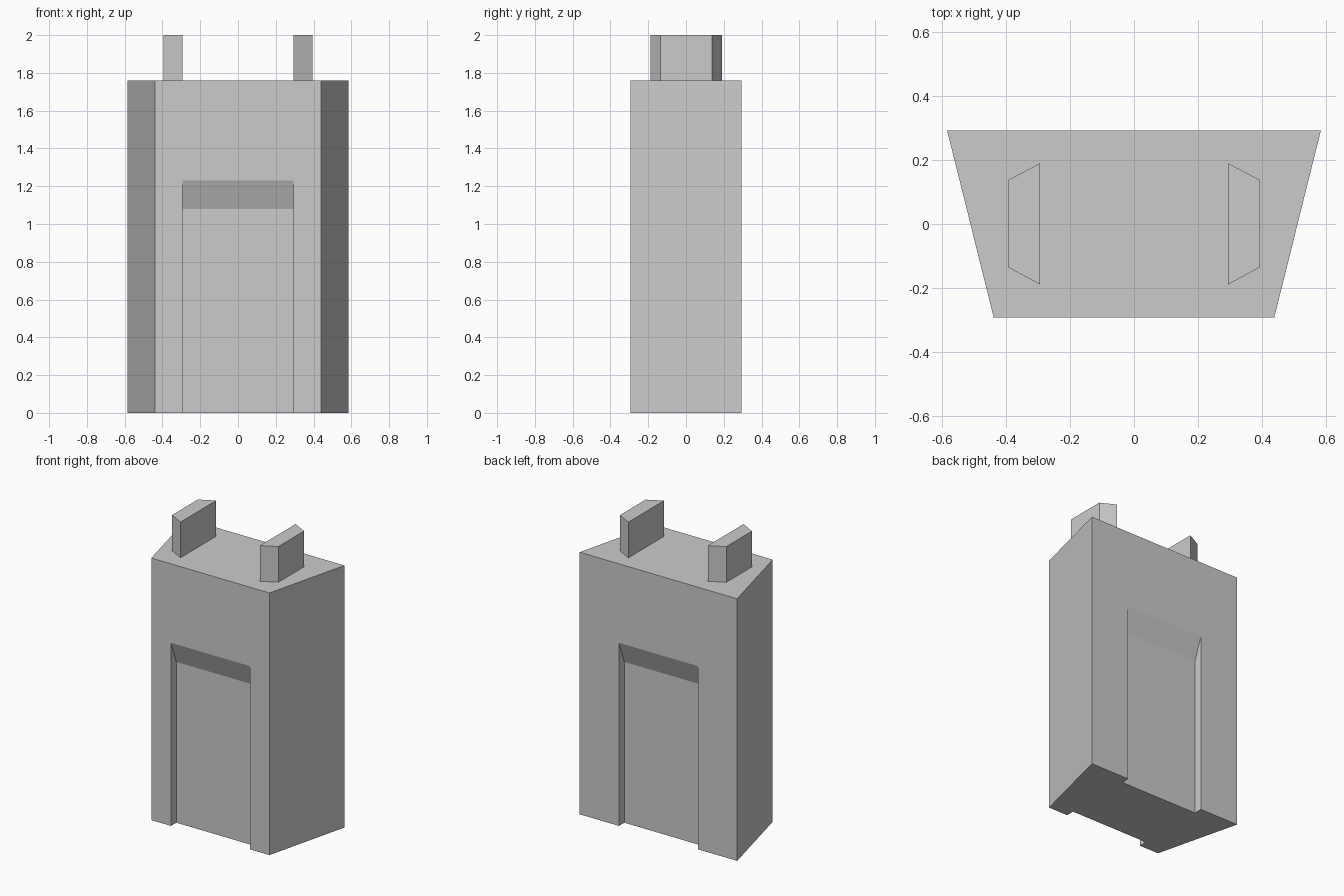
import bpy, bmesh
from mathutils import Vector

if "Cube" in bpy.data.objects:
    bpy.data.objects.remove(bpy.data.objects["Cube"])


def prism(name, profile, direction):
    """Extrude a closed flat profile along a vector."""
    bm = bmesh.new()
    face = bm.faces.new([bm.verts.new(p) for p in profile])
    ext = bmesh.ops.extrude_face_region(bm, geom=[face])
    moved = [v for v in ext["geom"] if isinstance(v, bmesh.types.BMVert)]
    bmesh.ops.translate(bm, verts=moved, vec=Vector(direction))
    bmesh.ops.recalc_face_normals(bm, faces=bm.faces)
    mesh = bpy.data.meshes.new(name)
    bm.to_mesh(mesh)
    bm.free()
    obj = bpy.data.objects.new(name, mesh)
    bpy.context.collection.objects.link(obj)
    return obj


HALF_DEPTH, BODY_TOP, TOP = 0.293, 1.76, 2.0
FRONT, BACK = 0.439, 0.585
NICHE_HALF, NICHE_DEPTH = 0.293, 0.057
LINTEL_IN, LINTEL_OUT = 1.08, 1.23

# Tapered wall body
body = prism("wall_body", [(-FRONT, -HALF_DEPTH, 0), (FRONT, -HALF_DEPTH, 0),
                           (BACK, HALF_DEPTH, 0), (-BACK, HALF_DEPTH, 0)],
             (0, 0, BODY_TOP))

# Sloped-top niches cut into front and back
inner = HALF_DEPTH - NICHE_DEPTH
outer = HALF_DEPTH + NICHE_DEPTH
lintel_far = 2 * LINTEL_OUT - LINTEL_IN
for label, s in (("front", -1), ("back", 1)):
    cutter = prism(label + "_niche_cutter",
                   [(-NICHE_HALF, s * inner, -0.1), (-NICHE_HALF, s * outer, -0.1),
                    (-NICHE_HALF, s * outer, lintel_far), (-NICHE_HALF, s * inner, LINTEL_IN)],
                   (2 * NICHE_HALF, 0, 0))
    cutter.hide_render = True
    mod = body.modifiers.new(label + "_niche", "BOOLEAN")
    mod.operation, mod.solver, mod.object = "DIFFERENCE", "EXACT", cutter
    bpy.context.view_layer.objects.active = body
    bpy.ops.object.modifier_apply(modifier=mod.name)
    bpy.data.objects.remove(cutter)

# Battlement blocks, narrower on the outside
for label, s in (("left", -1), ("right", 1)):
    prism(label + "_battlement",
          [(s * 0.295, -0.189, BODY_TOP), (s * 0.395, -0.135, BODY_TOP),
           (s * 0.395, 0.137, BODY_TOP), (s * 0.295, 0.19, BODY_TOP)],
          (0, 0, TOP - BODY_TOP))
